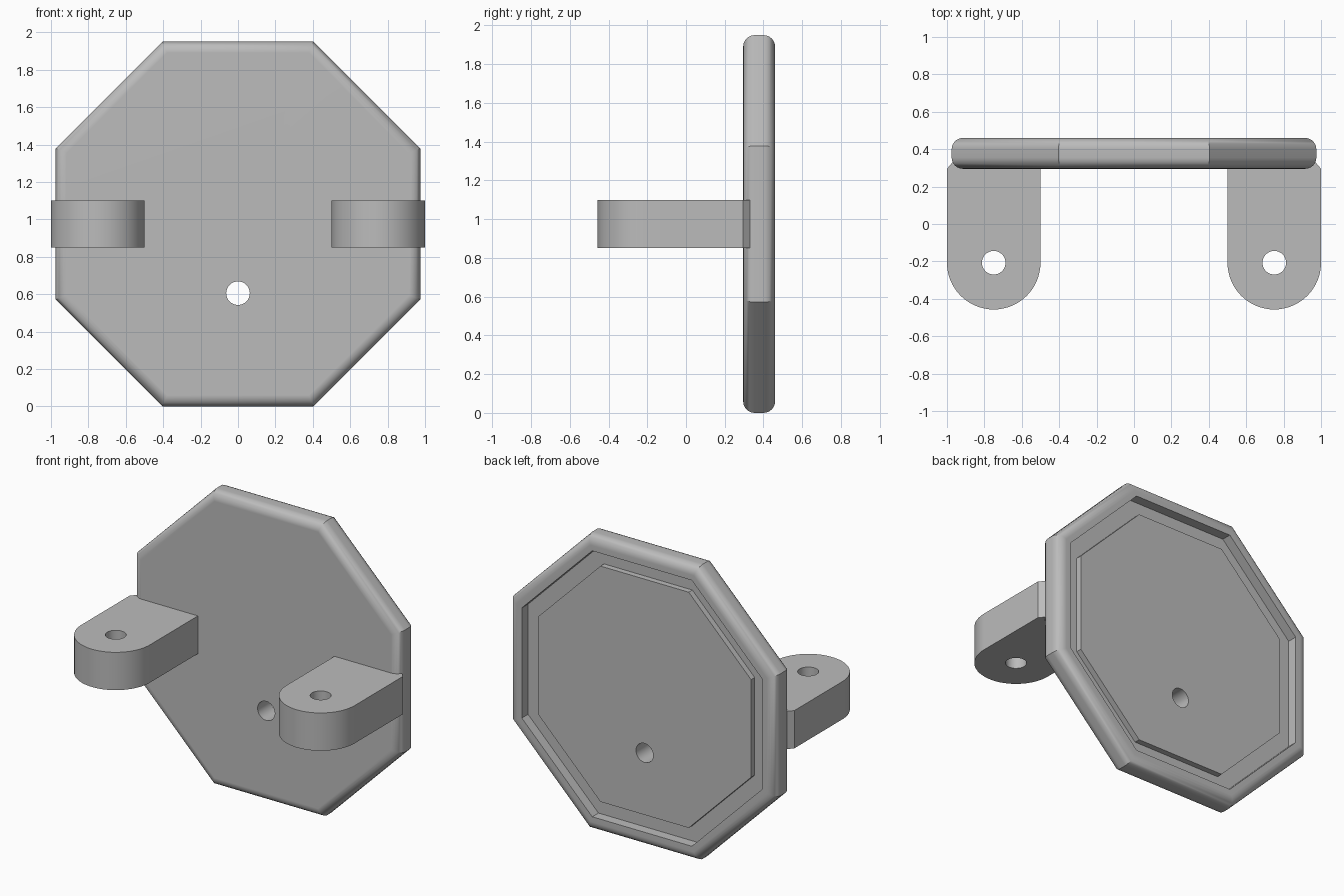
import bpy, bmesh, math
from mathutils import Matrix

cube = bpy.data.objects.get("Cube")
if cube:
    bpy.data.objects.remove(cube, do_unlink=True)

# Single grey material
grey = bpy.data.materials.new("plain grey")
grey.use_nodes = True
grey.diffuse_color = (0.5, 0.5, 0.5, 1)
grey.node_tree.nodes["Principled BSDF"].inputs["Base Color"].default_value = (0.5, 0.5, 0.5, 1)

HOLE = 0.063
CENTRE_Z = 0.975
FRONT, BACK = 0.295, 0.46


def make_object(name, bm):
    bmesh.ops.recalc_face_normals(bm, faces=bm.faces)
    mesh = bpy.data.meshes.new(name)
    bm.to_mesh(mesh)
    bm.free()
    obj = bpy.data.objects.new(name, mesh)
    bpy.context.collection.objects.link(obj)
    mesh.materials.append(grey)
    return obj


def drill(obj, location, axis):
    """Cut a round hole through obj, then shade it."""
    bm = bmesh.new()
    bmesh.ops.create_cone(bm, cap_ends=True, segments=48, radius1=HOLE, radius2=HOLE, depth=1)
    if axis == "Y":
        bm.transform(Matrix.Rotation(math.pi / 2, 4, "X"))
    bm.transform(Matrix.Translation(location))
    cutter = make_object("hole_cutter", bm)
    cutter.hide_render = True
    mod = obj.modifiers.new("hole", "BOOLEAN")
    mod.operation, mod.solver, mod.object = "DIFFERENCE", "EXACT", cutter
    bpy.ops.object.select_all(action="DESELECT")
    obj.select_set(True)
    bpy.context.view_layer.objects.active = obj
    bpy.ops.object.modifier_apply(modifier=mod.name)
    bpy.data.objects.remove(cutter, do_unlink=True)
    bpy.ops.object.shade_smooth_by_angle(angle=math.radians(30))
    weighted = obj.modifiers.new("flat face normals", "WEIGHTED_NORMAL")
    weighted.keep_sharp = True


# Octagonal plate: rounded rim, groove and raised panel, as (apothem, y) rings
APOTHEM, ROUND, STEPS = 0.975, 0.06, 6
profile = []
for y, start in ((FRONT + ROUND, -90), (BACK - ROUND, 0)):
    for i in range(STEPS + 1):
        a = math.radians(start + 90 * i / STEPS)
        profile.append((APOTHEM - ROUND + ROUND * math.cos(a), y + ROUND * math.sin(a)))
profile += [(0.88, BACK), (0.88, 0.395), (0.78, 0.395), (0.78, 0.433)]

bm = bmesh.new()
rings = []
for apothem, y in profile:
    r = apothem / math.cos(math.pi / 8)
    angles = [math.pi / 8 + k * math.pi / 4 for k in range(8)]
    rings.append([bm.verts.new((r * math.cos(a), y, CENTRE_Z + r * math.sin(a))) for a in angles])
for lower, upper in zip(rings, rings[1:]):
    for k in range(8):
        n = (k + 1) % 8
        bm.faces.new((lower[k], lower[n], upper[n], upper[k]))
bm.faces.new(rings[0])
bm.faces.new(rings[-1])
drill(make_object("octagonal_plate", bm), (0, 0.38, 0.605), "Y")

# Two mounting lugs with rounded ends, mirrored across the plate
LUG_X, LUG_Y, LUG_R = 0.75, -0.207, 0.25
for side, name in ((1, "left_lug"), (-1, "right_lug")):
    outline = [(LUG_X - LUG_R, 0.33), (LUG_X - LUG_R, LUG_Y)]
    for i in range(1, 32):
        a = math.pi * (1 + i / 32)
        outline.append((LUG_X + LUG_R * math.cos(a), LUG_Y + LUG_R * math.sin(a)))
    outline += [(LUG_X + LUG_R, LUG_Y), (LUG_X + LUG_R, FRONT), (0.97, 0.33)]
    bm = bmesh.new()
    base = bm.faces.new([bm.verts.new((side * x, y, 0.85)) for x, y in outline])
    top = bmesh.ops.extrude_face_region(bm, geom=[base])["geom"]
    bmesh.ops.translate(bm, vec=(0, 0, 0.25), verts=[v for v in top if isinstance(v, bmesh.types.BMVert)])
    drill(make_object(name, bm), (side * LUG_X, LUG_Y, 0.975), "Z")
